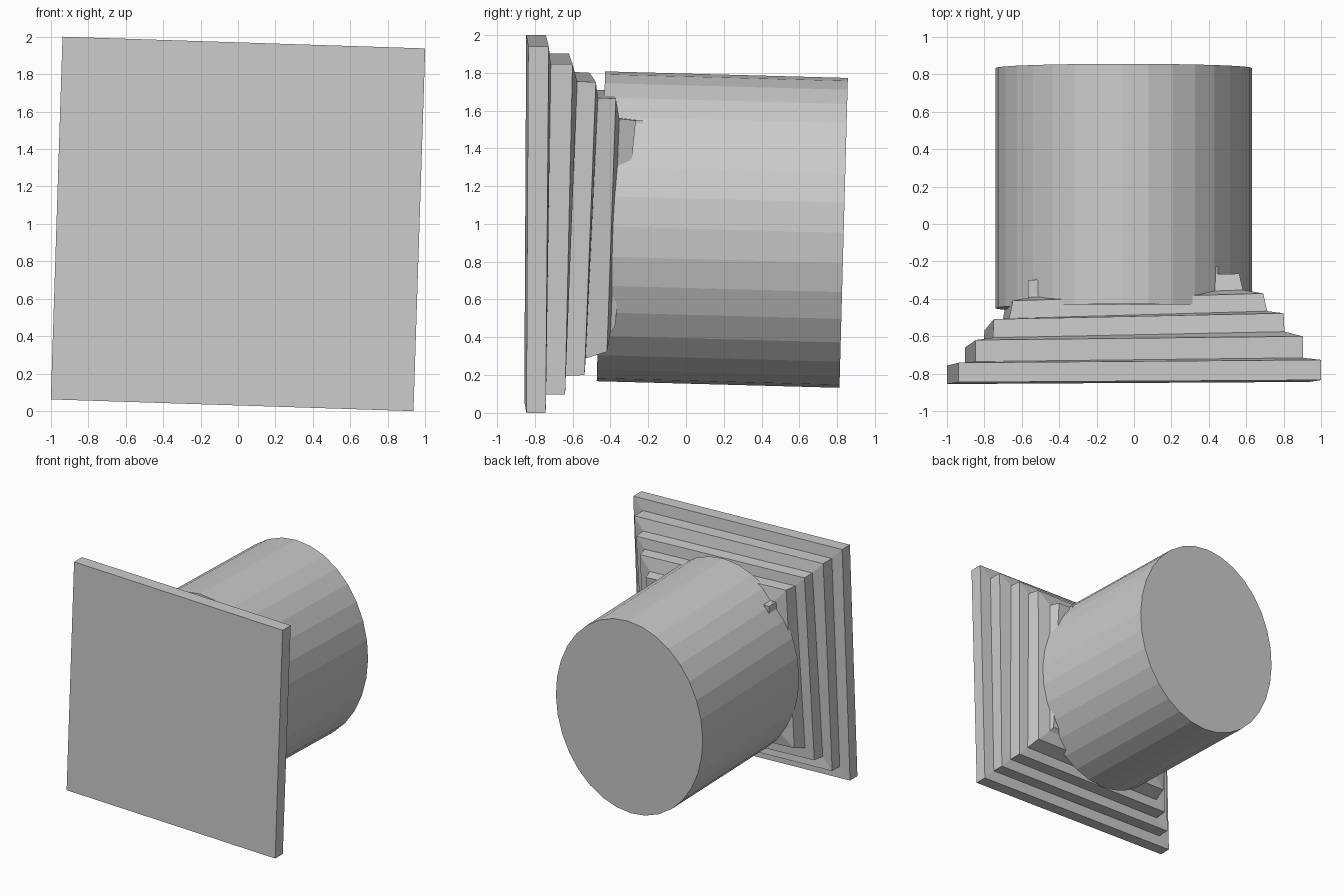
import bpy, bmesh
from math import radians, sin, cos
from mathutils import Matrix, Vector

cube = bpy.data.objects.get("Cube")
if cube:
    bpy.data.objects.remove(cube)

# One plain grey for everything
grey = bpy.data.materials.new("plain grey")
grey.use_nodes = True
GREY = (0.6, 0.6, 0.6, 1)
grey.diffuse_color = GREY
grey.node_tree.nodes["Principled BSDF"].inputs["Base Color"].default_value = GREY


def finish(name, bm):
    bmesh.ops.recalc_face_normals(bm, faces=bm.faces)
    mesh = bpy.data.meshes.new(name)
    bm.to_mesh(mesh)
    bm.free()
    mesh.materials.append(grey)
    obj = bpy.data.objects.new(name, mesh)
    bpy.context.collection.objects.link(obj)
    return obj


ROLL = radians(1.85)


def square_ring(bm, half, y, yaw, pitch, dz):
    """Four corners of a slightly rolled square lying on a leaning plane."""
    ring = []
    for sx, sz in ((-1, -1), (1, -1), (1, 1), (-1, 1)):
        x = half * (sx * cos(ROLL) + sz * sin(ROLL))
        z = half * (sz * cos(ROLL) - sx * sin(ROLL))
        ring.append(bm.verts.new((x, y + yaw * x + pitch * z, 1 + z + dz)))
    return ring


# Stepped base: half size, depth, yaw slope, pitch slope, lift
steps = [
    (0.97, -0.845, 0.006, 0.005, 0),
    (0.97, -0.742, 0.008, 0.008, 0),
    (0.875, -0.738, 0.012, 0.014, 0),
    (0.875, -0.63, 0.012, 0.022, 0),
    (0.78, -0.625, 0.022, 0.042, 0),
    (0.775, -0.523, 0.022, 0.038, 0),
    (0.69, -0.518, 0.03, 0.046, 0),
    (0.67, -0.414, 0.03, 0.034, 0.015),
    (0.565, -0.395, 0.035, 0.04, 0.01),
    (0.545, -0.335, 0.03, 0.1, 0.02),
]
bm = bmesh.new()
rings = [square_ring(bm, *s) for s in steps]
for a, b in zip(rings, rings[1:]):
    for i in range(4):
        j = (i + 1) % 4
        bm.faces.new((a[i], a[j], b[j], b[i]))
bm.faces.new(rings[0])
bm.faces.new(rings[-1])
finish("stepped_base", bm)

# Oval barrel, leaning slightly down toward the back
bm = bmesh.new()
bmesh.ops.create_cone(bm, cap_ends=True, segments=32, radius1=1, radius2=1, depth=1.285)
bmesh.ops.transform(bm, verts=bm.verts, matrix=(
    Matrix.Translation((-0.055, 0.192, 0.97))
    @ Matrix.Rotation(radians(-1.55), 4, "X")
    @ Matrix.Rotation(radians(90), 4, "X")
    @ Matrix.Diagonal((0.685, 0.82, 1, 1))))
finish("barrel", bm)


# Small corner blocks beside the barrel
def block(name, center, size, turn):
    bm = bmesh.new()
    bmesh.ops.create_cube(bm, size=1)
    bmesh.ops.transform(bm, verts=bm.verts, matrix=(
        Matrix.Translation(Vector(center))
        @ Matrix.Rotation(radians(turn), 4, "X")
        @ Matrix.Diagonal((*size, 1))))
    finish(name, bm)


block("left_corner_block", (0.43, -0.255, 1.53), (0.04, 0.05, 0.04), -5)
block("right_corner_block", (-0.533, -0.35, 1.56), (0.065, 0.1, 0.06), 0)
